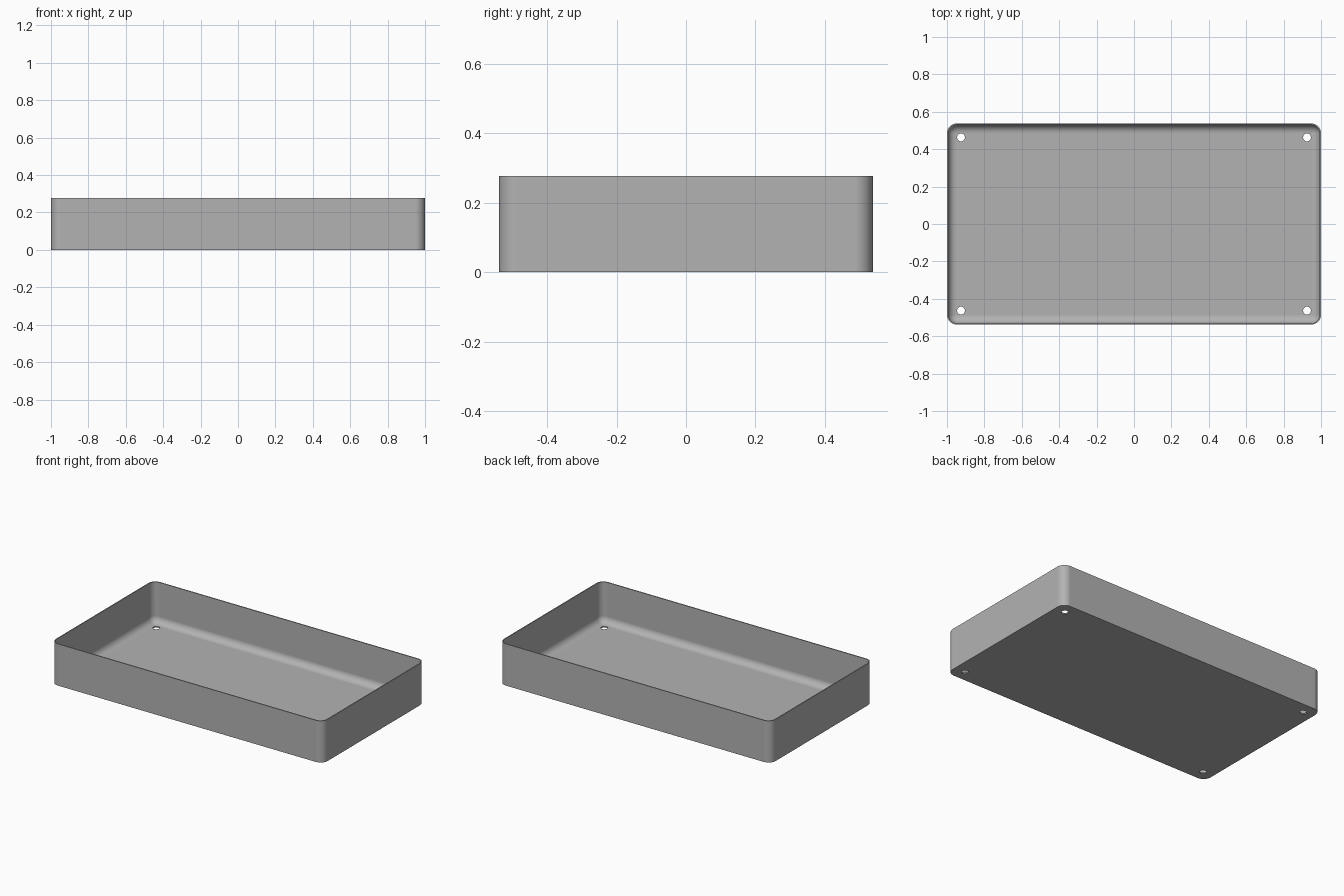
import bpy
import bmesh
from math import sin, cos, pi, radians

cube = bpy.data.objects.get("Cube")
if cube:
    bpy.data.objects.remove(cube, do_unlink=True)

# Overall sizes
HALF_X, HALF_Y, HEIGHT = 1.0, 0.538, 0.277
CORNER, WALL, FLOOR, FILLET = 0.053, 0.007, 0.008, 0.044
HOLE_X, HOLE_Y, HOLE_R = 0.925, 0.463, 0.021
CORNER_STEPS, FILLET_STEPS, HOLE_SIDES = 10, 8, 32

grey = bpy.data.materials.new("plain grey")
grey.use_nodes = True
colour = (0.45, 0.45, 0.45, 1)
grey.diffuse_color = colour
grey.node_tree.nodes["Principled BSDF"].inputs["Base Color"].default_value = colour

bm = bmesh.new()


def edge_loop(points):
    verts = [bm.verts.new(p) for p in points]
    edges = [bm.edges.new((v, verts[i - 1])) for i, v in enumerate(verts)]
    return verts, edges


def rounded_rectangle(inset, z):
    """Closed outline of the tray, moved inwards by inset."""
    r = CORNER - inset
    points = []
    for quarter, (sx, sy) in enumerate(((1, 1), (-1, 1), (-1, -1), (1, -1))):
        for i in range(CORNER_STEPS + 1):
            a = (quarter + i / CORNER_STEPS) * pi / 2
            points.append((sx * (HALF_X - CORNER) + r * cos(a),
                           sy * (HALF_Y - CORNER) + r * sin(a), z))
    return edge_loop(points)


def circle(cx, cy, z):
    return edge_loop([(cx + HOLE_R * cos(2 * pi * i / HOLE_SIDES),
                       cy + HOLE_R * sin(2 * pi * i / HOLE_SIDES), z)
                      for i in range(HOLE_SIDES)])


def skin(lower, upper):
    n = len(lower)
    for i in range(n):
        j = (i + 1) % n
        bm.faces.new((lower[i], lower[j], upper[j], upper[i]))


# Wall section: up the outside, over the rim, down the inside and round the fillet
section = [(0, 0), (0, HEIGHT), (WALL, HEIGHT)]
for i in range(FILLET_STEPS + 1):
    a = i / FILLET_STEPS * pi / 2
    section.append((WALL + FILLET * (1 - cos(a)), FLOOR + FILLET * (1 - sin(a))))
rings = [rounded_rectangle(*s) for s in section]
for a, b in zip(rings, rings[1:]):
    skin(a[0], b[0])

# Screw holes through the floor
underside, inside = list(rings[0][1]), list(rings[-1][1])
for sx in (-1, 1):
    for sy in (-1, 1):
        low = circle(sx * HOLE_X, sy * HOLE_Y, 0)
        high = circle(sx * HOLE_X, sy * HOLE_Y, FLOOR)
        skin(low[0], high[0])
        underside += low[1]
        inside += high[1]

# Flat floor and underside, filled around the holes
for edges, up in ((underside, -1), (inside, 1)):
    bmesh.ops.triangle_fill(bm, edges=edges, use_beauty=True, normal=(0, 0, up))
bmesh.ops.recalc_face_normals(bm, faces=bm.faces)

mesh = bpy.data.meshes.new("tray")
bm.to_mesh(mesh)
bm.free()
mesh.materials.append(grey)
tray = bpy.data.objects.new("tray", mesh)
bpy.context.collection.objects.link(tray)

# Smooth corners and fillet, crisp rim, flat floor
bpy.ops.object.select_all(action='DESELECT')
tray.select_set(True)
bpy.context.view_layer.objects.active = tray
bpy.ops.object.shade_smooth_by_angle(angle=radians(30))
for face in mesh.polygons:
    if abs(face.normal.z) > 0.9999:
        face.use_smooth = False
weighted = tray.modifiers.new("even shading", 'WEIGHTED_NORMAL')
weighted.keep_sharp = True
